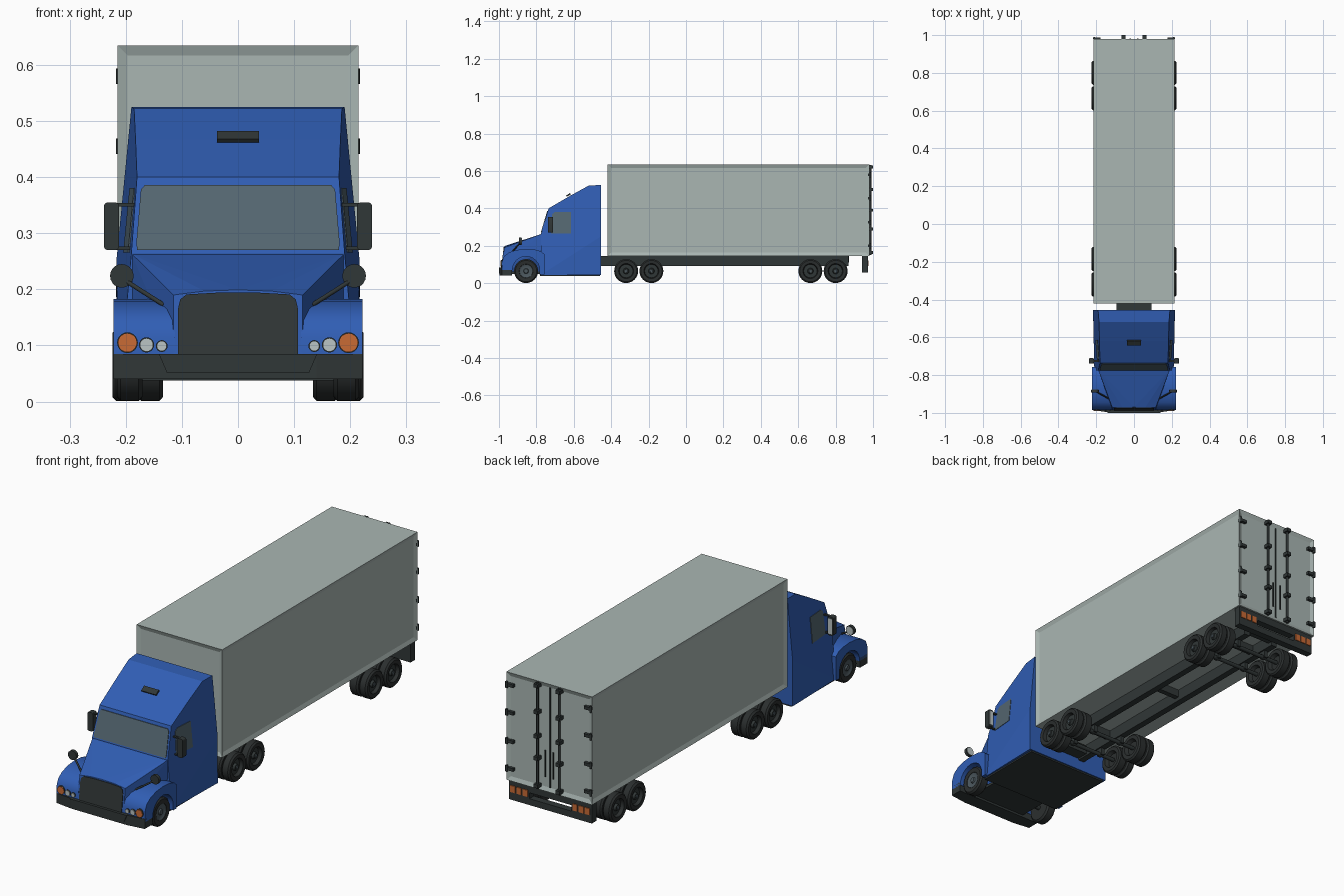
import bpy, bmesh, math
from mathutils import Vector

if "Cube" in bpy.data.objects:
    bpy.data.objects.remove(bpy.data.objects["Cube"])


def material(name, rgb):
    m = bpy.data.materials.new(name)
    m.diffuse_color = (*rgb, 1)
    m.use_nodes = True
    m.node_tree.nodes["Principled BSDF"].inputs["Base Color"].default_value = m.diffuse_color
    return m


BLUE = material("cab blue", (.030, .112, .46))
GREY = material("trailer grey", (.40, .47, .45))
DARK = material("dark plastic", (.030, .038, .038))
TYRE = material("tyre black", (.024, .028, .028))
GLASS = material("window glass", (.09, .135, .165))
LAMP = material("lamp white", (.50, .56, .56))
AMBER = material("amber", (.58, .145, .035))
HUB = material("hub grey", (.07, .095, .11))


def finish(name, bm, mat, mirror=False, smooth=None):
    if mirror:
        dup = bmesh.ops.duplicate(bm, geom=bm.verts[:] + bm.edges[:] + bm.faces[:])
        for v in dup["geom"]:
            if isinstance(v, bmesh.types.BMVert):
                v.co.x *= -1
    bmesh.ops.recalc_face_normals(bm, faces=bm.faces)
    me = bpy.data.meshes.new(name)
    bm.to_mesh(me)
    bm.free()
    me.materials.append(mat)
    if smooth:
        me.shade_smooth()
        me.set_sharp_from_angle(angle=math.radians(smooth))
    ob = bpy.data.objects.new(name, me)
    bpy.context.collection.objects.link(ob)
    return ob


def prism(name, pts, vec, mat, mirror=False, smooth=None):
    """Polygon swept along a vector."""
    bm = bmesh.new()
    f = bm.faces.new([bm.verts.new(p) for p in pts])
    ext = bmesh.ops.extrude_face_region(bm, geom=[f], use_keep_orig=True)
    bmesh.ops.translate(bm, vec=vec, verts=[g for g in ext["geom"] if isinstance(g, bmesh.types.BMVert)])
    return finish(name, bm, mat, mirror, smooth)


def box(name, x0, x1, y0, y1, z0, z1, mat, mirror=False):
    pts = [(x0, y0, z0), (x1, y0, z0), (x1, y1, z0), (x0, y1, z0)]
    return prism(name, pts, (0, 0, z1 - z0), mat, mirror)


def hull(name, pts, mat):
    bm = bmesh.new()
    for x, y, z in pts:
        for s in ((1, -1) if x else (1,)):
            bm.verts.new((s * x, y, z))
    bmesh.ops.convex_hull(bm, input=bm.verts)
    bmesh.ops.dissolve_limit(bm, angle_limit=.02, verts=bm.verts, edges=bm.edges)
    return finish(name, bm, mat)


def rod(name, a, b, r, mat, mirror=False, sides=12):
    a, b = Vector(a), Vector(b)
    bm = bmesh.new()
    bmesh.ops.create_cone(bm, cap_ends=True, segments=sides, radius1=r, radius2=r, depth=(b - a).length)
    bm.transform((b - a).to_track_quat('Z', 'Y').to_matrix().to_4x4())
    bmesh.ops.translate(bm, vec=(a + b) / 2, verts=bm.verts)
    return finish(name, bm, mat, mirror, 40)


def lathe(name, prof, y, z, mat):
    """Revolve (x, radius) points round a sideways axle, on both sides."""
    n, bm = 32, bmesh.new()
    rings = [[bm.verts.new((x, y + r * math.cos(k * math.tau / n), z + r * math.sin(k * math.tau / n)))
              for k in range(n)] for x, r in prof]
    for a, b in zip(rings, rings[1:]):
        for k in range(n):
            bm.faces.new((a[k], a[(k + 1) % n], b[(k + 1) % n], b[k]))
    bm.faces.new(rings[0])
    bm.faces.new(rings[-1])
    return finish(name, bm, mat, True, 35)


def side_x(y, z):
    """Half width of the leaning upper cab side."""
    return .19 + .0793 * (y + .775) - .0976 * (z - .265)


# Cab: leaning side planes over a straight lower body
roof = [(-.775, .265), (-.735, .40), (-.62, .467), (-.52, .522), (-.455, .525), (-.455, .25)]
hull("cab", [(side_x(y, z), y, z) for y, z in roof] +
     [(.21, -.775, .045), (.217, -.455, .045)], BLUE)
box("cab_floor", -.205, .205, -.78, -.46, .038, .047, DARK)
prism("windshield", [(x, -.775 + (z - .265) * .296 - .003, z) for x, z in
      ((-.180, .27), (.180, .27), (.181, .285), (.173, .378), (.166, .386),
       (-.166, .386), (-.173, .378), (-.181, .285))], (0, .005, 0), GLASS)
prism("side_window", [(side_x(y, z) - .003, y, z) for y, z in
      ((-.722, .266), (-.615, .266), (-.615, .381), (-.70, .381), (-.715, .37))],
      (.005, 0, 0), GLASS, True)
prism("roof_vent", [(-.037, -.637, .462), (.037, -.637, .462), (.037, -.615, .476), (-.037, -.615, .476)],
      (0, -.005, .006), DARK)

# Hood and grille
hull("hood", [(.19, -.77, .264), (.19, -.77, .18), (.13, -.77, .05), (.115, -.972, .190),
              (.06, -.971, .197), (0, -.970, .199), (.115, -.985, .085), (.115, -.96, .06)], BLUE)
prism("grille", [(x, -.988 + (z - .085) * .124, z) for x, z in
      ((-.107, .085), (.107, .085), (.107, .165), (.103, .182), (.092, .191), (.04, .194),
       (-.04, .194), (-.092, .191), (-.103, .182), (-.107, .165))], (0, .006, 0), DARK)
box("front_underbody", -.14, .14, -.96, -.77, .05, .062, DARK)

# Fenders with wheel arches
arch = [(-.855 + .073 * math.cos(t * math.pi / 12), .07 + .073 * math.sin(t * math.pi / 12)) for t in range(13)]
fender = [(-.93, .07), (-.985, .07), (-.984, .115), (-.972, .145), (-.945, .165), (-.905, .178),
          (-.855, .183), (-.805, .179), (-.775, .170), (-.757, .155), (-.757, .047), (-.782, .047)]
prism("fender", [(.112, y, z) for y, z in fender + arch], (.110, 0, 0), BLUE, True, 35)

# Bumper
prism("front_bumper", [(-.222, -.93, .04), (-.222, -.985, .04), (-.14, -.996, .04), (.14, -.996, .04),
                       (.222, -.985, .04), (.222, -.93, .04)], (0, 0, .045), DARK)
prism("bumper_plate", [(-.127, -1, .052), (.127, -1, .052), (.141, -1, .085), (-.141, -1, .085)],
      (0, .006, 0), DARK)

# Front lamps
for name, x, z, r, mat in (("turn_lamp", .197, .105, .017, AMBER), ("headlamp", .163, .101, .012, LAMP),
                           ("inner_headlamp", .136, .099, .009, LAMP)):
    rod(name + "_rim", (x, -.988, z), (x, -.97, z), r + .0015, DARK, True, 20)
    rod(name, (x, -.991, z), (x, -.97, z), r, mat, True, 20)

# Door mirrors with arms
outline = []
for cx, cz, a0 in ((.232, .348, 0), (.219, .348, 90), (.219, .277, 180), (.232, .277, 270)):
    for k in range(4):
        a = math.radians(a0 + 30 * k)
        outline.append((cx + .007 * math.cos(a), -.738, cz + .007 * math.sin(a)))
prism("door_mirror", outline, (0, .026, 0), DARK, True, 35)
box("door_mirror_glass", .216, .235, -.713, -.710, .278, .347, LAMP, True)
for z in (.273, .351):
    box("door_mirror_arm", .182, .222, -.73, -.72, z - .003, z + .003, DARK, True)

# Round hood mirrors on stalks
rod("hood_mirror", (.207, -.893, .224), (.207, -.879, .224), .021, DARK, True, 20)
rod("hood_mirror_glass", (.207, -.880, .224), (.207, -.877, .224), .018, LAMP, True, 20)
rod("hood_mirror_stalk", (.132, -.925, .172), (.200, -.888, .215), .004, DARK, True)

# Trailer box with recessed panels on its four upright sides
bm = bmesh.new()
bmesh.ops.create_cube(bm, size=1)
bmesh.ops.scale(bm, vec=(.43, 1.40, .49), verts=bm.verts)
bmesh.ops.translate(bm, vec=(0, .28, .39), verts=bm.verts)
bm.normal_update()
bmesh.ops.inset_individual(bm, faces=[f for f in bm.faces if abs(f.normal.z) < .5],
                           thickness=.018, depth=-.007, use_even_offset=True)
finish("trailer_box", bm, GREY)

# Rear doors: seam, lock bars, clips, handles and hinges
box("door_seam", -.003, .003, .97, .976, .163, .617, DARK)
rod("lock_bar", (.055, .986, .150), (.055, .986, .633), .0055, DARK, True)
for z in (.165, .29, .39, .50, .62):
    box("lock_clip", .044, .066, .972, 1.0, z - .008, z + .008, DARK, True)
rod("door_handle", (.02, .98, .21), (.02, .98, .33), .003, DARK, True)
for z in (.20, .325, .455, .58):
    box("door_hinge", .178, .214, .972, .987, z - .007, z + .007, DARK, True)
    rod("hinge_pin", (.211, .984, z - .014), (.211, .984, z + .014), .006, DARK, True)

# Chassis
box("chassis_rail", .062, .092, -.46, .87, .092, .146, DARK, True)
box("front_cross_member", -.092, .092, -.46, -.40, .10, .14, DARK)
for y in (-.25, .22, .73, .86):
    box("cross_member", -.07, .07, y - .012, y + .012, .11, .146, DARK)

# Rear bumper with tail lamps
box("rear_beam", -.208, .208, .94, .972, .112, .146, DARK)
box("rear_guard", -.208, .208, .94, .972, .056, .085, DARK)
box("tail_panel", .105, .208, .94, .972, .08, .12, DARK, True)
for x in (.125, .156, .187):
    box("tail_lamp", x - .012, x + .012, .968, .976, .092, .122, AMBER, True)

# Wheels: single in front, twin tyres on the four rear axles
lathe("front_tyre", [(.170, .035), (.170, .056), (.177, .064), (.209, .064), (.216, .057),
                     (.214, .037), (.206, .035)], -.855, .065, TYRE)
lathe("front_hub", [(.20, .036), (.213, .036), (.209, .029), (.209, .014), (.215, .011)], -.855, .065, HUB)
rod("front_axle", (-.18, -.855, .065), (.18, -.855, .065), .01, DARK)
for y in (-.32, -.185, .665, .80):
    lathe("outer_tyre", [(.184, .036), (.184, .057), (.190, .064), (.217, .064), (.224, .057),
                         (.222, .040), (.206, .036)], y, .065, TYRE)
    lathe("inner_tyre", [(.150, .032), (.134, .040), (.134, .057), (.140, .064), (.172, .064),
                         (.179, .057), (.179, .036)], y, .065, TYRE)
    lathe("rear_hub", [(.204, .034), (.208, .034), (.208, .016), (.218, .013)], y, .065, DARK)
    lathe("hub_cap", [(.214, .008), (.221, .007)], y, .065, HUB)
    rod("rear_axle", (-.2, y, .065), (.2, y, .065), .009, DARK)
    box("axle_hanger", .068, .086, y - .015, y + .015, .06, .10, DARK, True)
